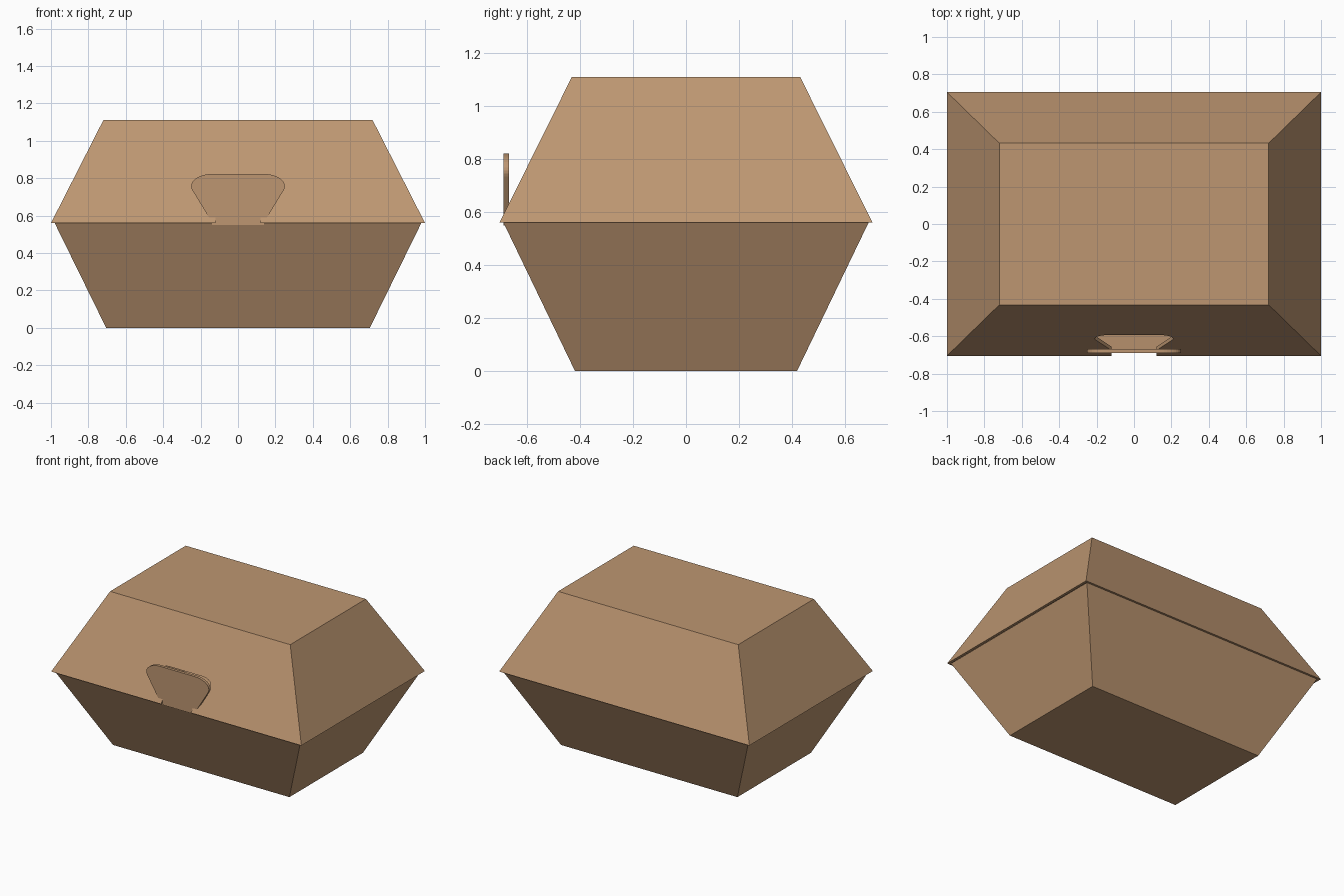
import bpy, bmesh, math

if "Cube" in bpy.data.objects:
    bpy.data.objects.remove(bpy.data.objects["Cube"])

card = bpy.data.materials.new("brown_cardboard")
card.diffuse_color = (0.51, 0.305, 0.165, 1)
card.use_nodes = True
card.node_tree.nodes["Principled BSDF"].inputs["Base Color"].default_value = card.diffuse_color


def finish(name, bm):
    bmesh.ops.recalc_face_normals(bm, faces=bm.faces)
    me = bpy.data.meshes.new(name)
    bm.to_mesh(me)
    bm.free()
    me.materials.append(card)
    ob = bpy.data.objects.new(name, me)
    bpy.context.collection.objects.link(ob)
    return ob


def tray(name, rim, end, z_rim, z_end, wall):
    """Hollow tapered tray: closed at z_end, open at z_rim."""
    bm = bmesh.new()
    inner_z = z_end + math.copysign(wall, z_rim - z_end)
    rings = []
    for (hx, hy), z in ((end, z_end), (rim, z_rim),
                        ((rim[0] - wall, rim[1] - wall), z_rim),
                        ((end[0] - wall, end[1] - wall), inner_z)):
        rings.append([bm.verts.new((sx * hx, sy * hy, z))
                      for sx, sy in ((-1, -1), (1, -1), (1, 1), (-1, 1))])
    for a, b in zip(rings, rings[1:]):
        for i in range(4):
            j = (i + 1) % 4
            bm.faces.new((a[i], a[j], b[j], b[i]))
    bm.faces.new(rings[0])
    bm.faces.new(rings[-1])
    return finish(name, bm)


def plate(name, half, y0, y1):
    """Upright plate from a right-hand half outline, mirrored in x."""
    pts = half + [(-x, z) for x, z in reversed(half)]
    bm = bmesh.new()
    f = bm.faces.new([bm.verts.new((x, y0, z)) for x, z in pts])
    ext = bmesh.ops.extrude_face_region(bm, geom=[f])["geom"]
    bmesh.ops.translate(bm, vec=(0, y1 - y0, 0),
                        verts=[v for v in ext if isinstance(v, bmesh.types.BMVert)])
    return finish(name, bm)


# Box halves
base = tray("base_tray", (0.98, 0.69), (0.705, 0.42), 0.56, 0.0, 0.018)
lid = tray("lid", (1.0, 0.705), (0.72, 0.432), 0.56, 1.11, 0.018)

# Closing tab rising from the front rim
arc = [(0.14 + 0.11 * math.cos(t), 0.757 + 0.065 * math.sin(t))
       for t in [math.radians(a) for a in range(-20, 91, 10)]]
tab = plate("closing_tab", [(0.14, 0.55), (0.14, 0.575), (0.155, 0.59)] + arc,
            -0.69, -0.669)

# Slot in the lid behind the tab
arc2 = [(0.13 + 0.08 * math.cos(t), 0.745 + 0.04 * math.sin(t))
        for t in [math.radians(a) for a in range(-20, 91, 10)]]
cutter = plate("slot_cutter", [(0.12, 0.5), (0.12, 0.62)] + arc2, -0.9, -0.5)
cutter.hide_render = True
cutter.hide_viewport = True
cut = lid.modifiers.new("slot", "BOOLEAN")
cut.operation = "DIFFERENCE"
cut.solver = "EXACT"
cut.object = cutter
